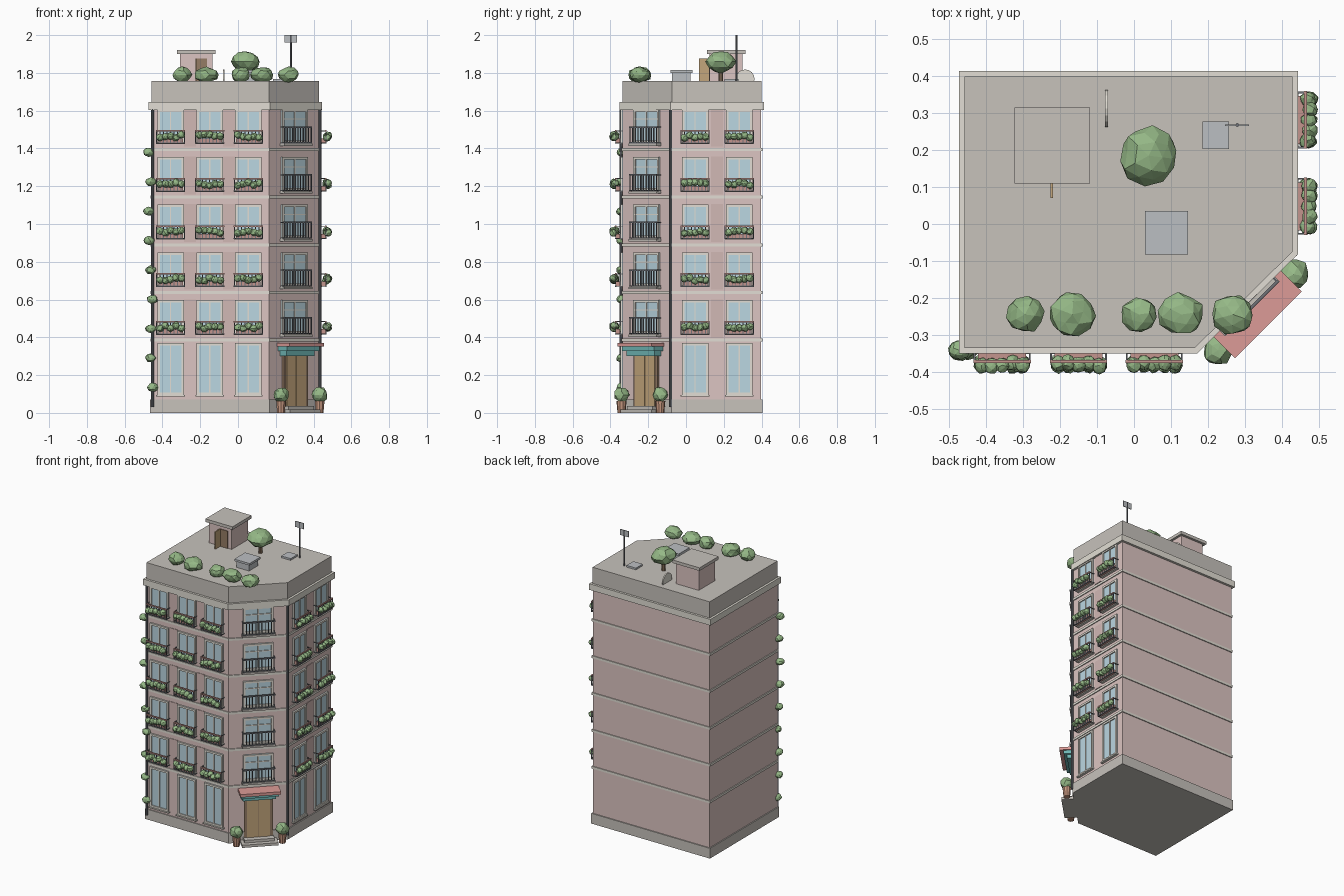
import bpy, bmesh, math, random
from mathutils import Matrix, Vector

if "Cube" in bpy.data.objects:
    bpy.data.objects.remove(bpy.data.objects["Cube"])

random.seed(4)
COL = dict(pink=(.72, .56, .54), panel=(.64, .48, .46), stone=(.57, .54, .50), cream=(.76, .73, .66),
           glass=(.50, .68, .76), metal=(.16, .17, .19), rail=(.55, .30, .27), green=(.30, .48, .24),
           red=(.72, .33, .31), teal=(.16, .47, .46), wood=(.55, .38, .20), dark=(.30, .20, .13),
           pot=(.58, .32, .22), grey=(.50, .52, .54))
MATS, PARTS = {}, {}
for k, c in COL.items():
    MATS[k] = bpy.data.materials.new(k)
    MATS[k].diffuse_color = (*c, 1)


def part(name, mat):
    return PARTS.setdefault((name, mat), bmesh.new())


def box(name, mat, c, s, m=Matrix()):
    """Box with centre c and size s in the frame m."""
    bmesh.ops.create_cube(part(name, mat), size=1,
                          matrix=m @ Matrix.Translation(c) @ Matrix.Diagonal((*s, 1)))


def span(name, mat, x, y, z, m=Matrix()):
    """Box given by its limits on each axis."""
    box(name, mat, [(a + b) / 2 for a, b in (x, y, z)], [b - a for a, b in (x, y, z)], m)


def tube(name, mat, c, r, h, r2=None, n=8, m=Matrix()):
    bmesh.ops.create_cone(part(name, mat), cap_ends=True, segments=n, radius1=r, radius2=r2 or r,
                          depth=h, matrix=Matrix.Translation(c) @ m)


def blob(name, c, s, m=Matrix()):
    """Faceted clump of leaves."""
    spin = Matrix.Rotation(random.uniform(0, 6), 4, 'Z')
    r = bmesh.ops.create_icosphere(part(name, 'green'), subdivisions=2, radius=1)
    for v in r['verts']:
        p = spin @ (v.co * random.uniform(.86, 1.07))
        v.co = m @ (Vector(c) + Vector((p.x * s[0], p.y * s[1], p.z * s[2])))


X0, X1, Y0, Y1 = -.458, .428, -.335, .398
CX, CY = .164, -.075
T = math.tan(math.pi / 8)


def storey(name, mat, d, z0, z1):
    """Extruded footprint with one cut corner, grown outwards by d."""
    bm = part(name, mat)
    pts = [(X0 - d, Y0 - d), (CX + d * T, Y0 - d), (X1 + d, CY - d * T), (X1 + d, Y1 + d), (X0 - d, Y1 + d)]
    f = bm.faces.new([bm.verts.new((x, y, z0)) for x, y in pts])
    ext = bmesh.ops.extrude_face_region(bm, geom=[f])['geom']
    bmesh.ops.translate(bm, vec=(0, 0, z1 - z0), verts=[v for v in ext if isinstance(v, bmesh.types.BMVert)])


# Main body
FLOORS = [.385 + .2525 * i for i in range(5)]
storey('walls', 'pink', 0, .06, 1.61)
storey('plinth', 'stone', .007, 0, .07)
for z in FLOORS:
    storey('floor_bands', 'cream', .006, z - .008, z + .008)
storey('cornice', 'cream', .016, 1.603, 1.645)
storey('roof_block', 'stone', .001, 1.64, 1.756)

# Facade frames: local x along the wall, local -y outwards
FRONT = Matrix.Translation((0, Y0, 0))
RIGHT = Matrix.Translation((X1, 0, 0)) @ Matrix.Rotation(math.pi / 2, 4, 'Z')
CORNER = Matrix.Translation(((CX + X1) / 2, (Y0 + CY) / 2, 0)) @ Matrix.Rotation(math.pi / 4, 4, 'Z')


def window(m, u, w, z0, z1, transom=None):
    t = .013
    span('window_glass', 'glass', (u - w / 2, u + w / 2), (-.004, .002), (z0, z1), m)
    for s in (-1, 1):
        box('window_frames', 'cream', (u + s * (w - t) / 2, -.004, (z0 + z1) / 2), (t, .014, z1 - z0), m)
    for z in (z0 + t / 2, z1 - t / 2):
        box('window_frames', 'cream', (u, -.004, z), (w, .014, t), m)
    box('window_frames', 'cream', (u, -.003, (z0 + z1) / 2), (.007, .012, z1 - z0), m)
    if transom:
        box('window_frames', 'cream', (u, -.003, transom), (w, .012, .006), m)
    box('window_sills', 'cream', (u, -.007, z0 - .003), (w + .012, .02, .008), m)


def railing(m, u, w, n, z0, z1, bars, top):
    box('railing_tops', top, (u, -n, z1), (w, .008, .008), m)
    box('railings', 'metal', (u, -n, z0), (w, .006, .006), m)
    for i in range(bars):
        x = u - w / 2 + .003 + (w - .006) * i / (bars - 1)
        box('railings', 'metal', (x, -n, (z0 + z1) / 2), (.005, .005, z1 - z0), m)
    for s in (-1, 1):
        for z in (z0, z1):
            box('railings', 'metal', (u + s * (w / 2 - .003), -n / 2, z), (.005, n, .005), m)


# Windows, flower balconies and wall panels on both street sides
for m, us, panels in ((FRONT, (-.357, -.15, .055), (-.2535, -.0475)), (RIGHT, (.048, .282), (.165,))):
    for u in us:
        window(m, u, .14, .095, .37)
        for z in FLOORS:
            window(m, u, .14, z + .035, z + .212)
            railing(m, u, .155, .037, z + .033, z + .098, 9, 'rail')
            span('flower_boxes', 'rail', (u - .065, u + .065), (-.035, -.014), (z + .033, z + .058), m)
            for i in range(5):
                blob('balcony_plants', (u - .056 + .028 * i, -.043 + random.uniform(-.006, .004),
                                        z + .07 + random.uniform(-.009, .009)), (.021, .022, .02), m)
    for u in panels:
        for z in FLOORS:
            box('wall_panels', 'panel', (u, 0, z + .115), (.064, .006, .2), m)

# Cut corner: windows with iron balustrades
for z in FLOORS:
    window(CORNER, 0, .19, z + .035, z + .212, z + .16)
    span('corner_balcony_slabs', 'stone', (-.105, .105), (-.035, 0), (z + .018, z + .03), CORNER)
    railing(CORNER, 0, .205, .03, z + .035, z + .118, 11, 'metal')

# Entrance
span('door_frame', 'dark', (-.09, .09), (-.014, 0), (.03, .315), CORNER)
for s in (-1, 1):
    box('door_leaves', 'wood', (s * .037, -.012, .17), (.07, .014, .27), CORNER)
span('door_steps', 'stone', (-.115, .115), (-.085, 0), (0, .018), CORNER)
span('door_steps', 'stone', (-.095, .095), (-.055, 0), (.018, .036), CORNER)
span('canopy_sides', 'teal', (-.12, .12), (-.07, 0), (.327, .357), CORNER)
span('canopy_sides', 'teal', (-.105, .105), (-.05, 0), (.302, .327), CORNER)
box('canopy_roof', 'red', (0, -.049, .361), (.256, .094, .02),
    CORNER)
for s in (-1, 1):
    p = CORNER @ Vector((s * .145, -.048, 0))
    tube('entrance_pots', 'pot', (p.x, p.y, .032), .021, .064, .027, 10)
    blob('entrance_plants', (p.x, p.y, .096), (.043, .043, .041))

# Drainpipes and climbing plant
for x, y in ((X0 + .006, Y0 - .009), (X1 + .007, CY - .006)):
    tube('drainpipes', 'metal', (x, y, .82), .008, 1.58)
for i in range(9):
    blob('climbing_plant', (-.463 + random.uniform(-.012, .012), -.342, .135 + .1555 * i), (.03, .028, .024))

# Roof: stair house with open door
R = 1.756
span('stair_house', 'pink', (-.307, -.135), (.125, .3), (R, 1.9))
span('stair_house_cap', 'stone', (-.324, -.119), (.11, .316), (1.9, 1.921))
span('stair_house_doorway', 'dark', (-.222, -.165), (.121, .126), (R, 1.875))
span('stair_house_door', 'wood', (-.226, -.219), (.07, .124), (R, 1.875))

# Roof: vent, hatch, antenna, dish
span('vent_box', 'grey', (.04, .135), (-.073, .025), (R, 1.8))
span('vent_cap', 'grey', (.03, .146), (-.083, .035), (1.8, 1.814))
span('roof_hatch', 'grey', (.186, .257), (.203, .277), (R, 1.768))
tube('antenna_pole', 'metal', (.28, .268, 1.878), .005, .244)
span('antenna_panel', 'grey', (.247, .312), (.266, .27), (1.96, 2.0))
tube('dish', 'cream', (-.075, .313, 1.768), .05, .008, n=16, m=Matrix.Rotation(math.pi / 2, 4, 'Y'))

# Roof: tree and bushes
tube('tree_trunk', 'dark', (.04, .185, 1.79), .012, .08)
blob('tree_crown', (.04, .185, 1.859), (.08, .08, .06))
for x, r in ((-.295, .052), (-.167, .066), (.013, .052), (.128, .062), (.268, .06)):
    blob('roof_bushes', (x, -.245, 1.79), (r, r * .95, .042))

# Turn every collected part into an object
for (name, mat), bm in PARTS.items():
    bmesh.ops.recalc_face_normals(bm, faces=bm.faces)
    me = bpy.data.meshes.new(name)
    bm.to_mesh(me)
    bm.free()
    me.materials.append(MATS[mat])
    bpy.context.collection.objects.link(bpy.data.objects.new(name, me))

for m in bpy.data.materials:
    if m.users and not m.is_grease_pencil:
        m.use_nodes = True
        m.node_tree.nodes["Principled BSDF"].inputs["Base Color"].default_value = m.diffuse_color
